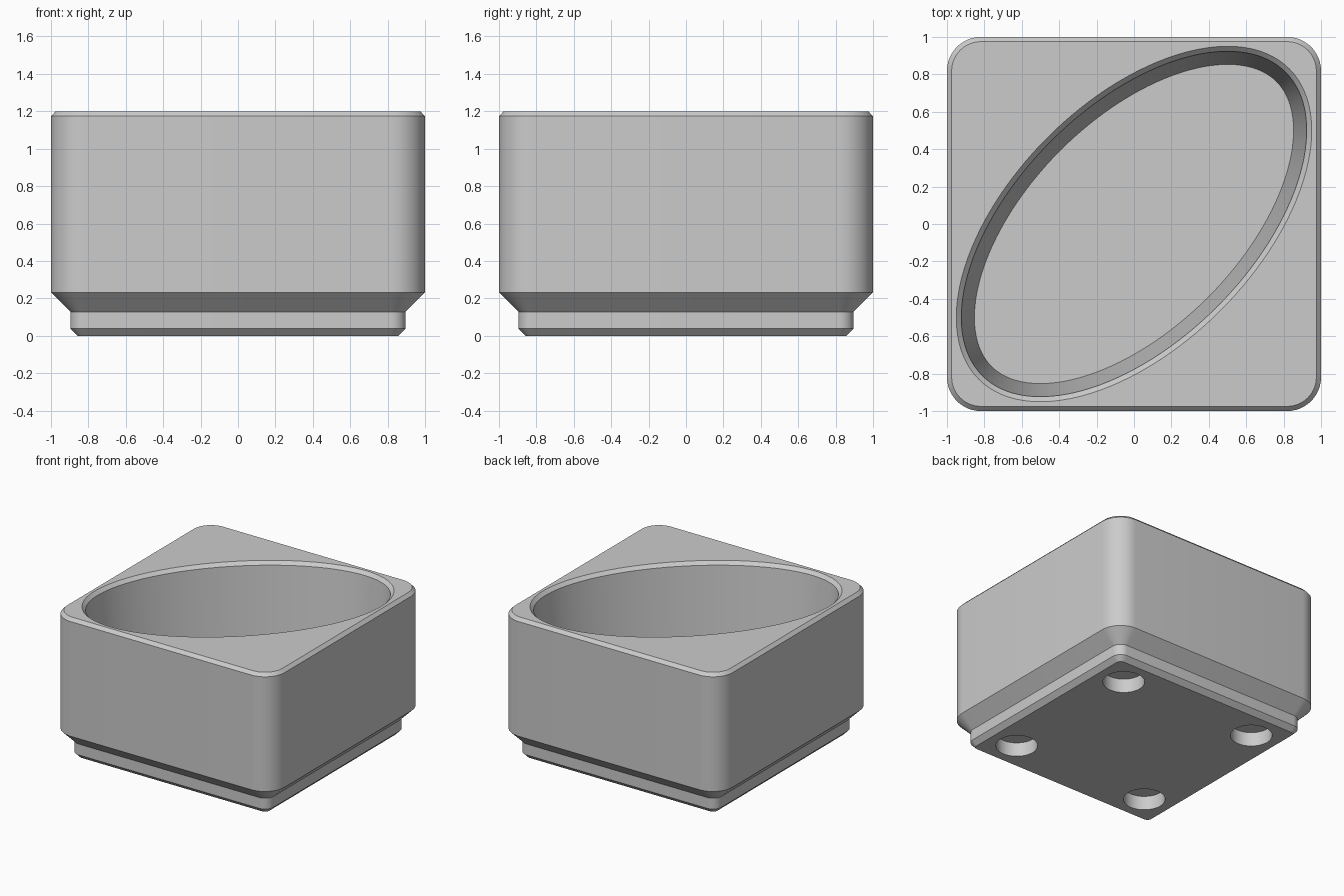
import bpy, bmesh
from math import sin, cos, pi, radians, hypot
from mathutils import Matrix

if "Cube" in bpy.data.objects:
    bpy.data.objects.remove(bpy.data.objects["Cube"])

grey = bpy.data.materials.new("plain grey")
grey.use_nodes = True
colour = (0.6, 0.6, 0.6, 1)
grey.diffuse_color = colour
grey.node_tree.nodes["Principled BSDF"].inputs["Base Color"].default_value = colour


def rounded_square(half, radius, steps=12):
    c = half - radius
    pts = []
    for k in range(4):
        mid = pi / 4 + k * pi / 2
        cx, cy = c * 2 ** 0.5 * cos(mid), c * 2 ** 0.5 * sin(mid)
        for i in range(steps + 1):
            a = k * pi / 2 + i / steps * pi / 2
            pts.append((cx + radius * cos(a), cy + radius * sin(a)))
    return pts


def inset_ellipse(inset, long=1.174, short=0.654, steps=128):
    # Ellipse moved inward along its normals, long axis on the diagonal
    pts = []
    for i in range(steps):
        a = 2 * pi * i / steps
        nx, ny = short * cos(a), long * sin(a)
        n = hypot(nx, ny)
        x, y = long * cos(a) - inset * nx / n, short * sin(a) - inset * ny / n
        pts.append(((x - y) / 2 ** 0.5, (x + y) / 2 ** 0.5))
    return pts


def loft(name, sections):
    # Closed solid through (outline, height) sections, bottom to top
    bm = bmesh.new()
    rings = [[bm.verts.new((x, y, z)) for x, y in pts] for pts, z in sections]
    for low, high in zip(rings, rings[1:]):
        n = len(low)
        for i in range(n):
            j = (i + 1) % n
            bm.faces.new((low[i], low[j], high[j], high[i]))
    bm.faces.new(rings[0][::-1])
    bm.faces.new(rings[-1])
    return finish(name, bm)


def finish(name, bm):
    mesh = bpy.data.meshes.new(name)
    bm.to_mesh(mesh)
    bm.free()
    mesh.materials.append(grey)
    obj = bpy.data.objects.new(name, mesh)
    bpy.context.collection.objects.link(obj)
    return obj


def cut(target, cutter):
    bpy.context.view_layer.objects.active = target
    mod = target.modifiers.new("cut", "BOOLEAN")
    mod.operation, mod.solver, mod.object = "DIFFERENCE", "EXACT", cutter
    bpy.ops.object.modifier_apply(modifier=mod.name)
    bpy.data.objects.remove(cutter)


# Block with stepped foot and bevelled rim
top = 1.2
block = loft("tray_block", [
    (rounded_square(0.858, 0.039), 0),
    (rounded_square(0.896, 0.077), 0.039),
    (rounded_square(0.896, 0.077), 0.128),
    (rounded_square(1.0, 0.181), 0.232),
    (rounded_square(1.0, 0.181), top - 0.026),
    (rounded_square(0.975, 0.156), top),
])

# Tapered oval pocket with bevelled mouth
cut(block, loft("pocket_cutter", [
    (inset_ellipse(0.097), 0.34),
    (inset_ellipse(0.027), top - 0.027),
    (inset_ellipse(-0.027), top + 0.027),
]))

# Round sockets under the foot
bm = bmesh.new()
for sx in (-1, 1):
    for sy in (-1, 1):
        bmesh.ops.create_cone(bm, cap_ends=True, segments=48, radius1=0.157, radius2=0.157,
                              depth=0.232, matrix=Matrix.Translation((sx * 0.627, sy * 0.627, 0)))
cut(block, finish("socket_cutter", bm))

bpy.ops.object.select_all(action="DESELECT")
block.select_set(True)
bpy.context.view_layer.objects.active = block
bpy.ops.object.shade_smooth_by_angle(angle=radians(25))
